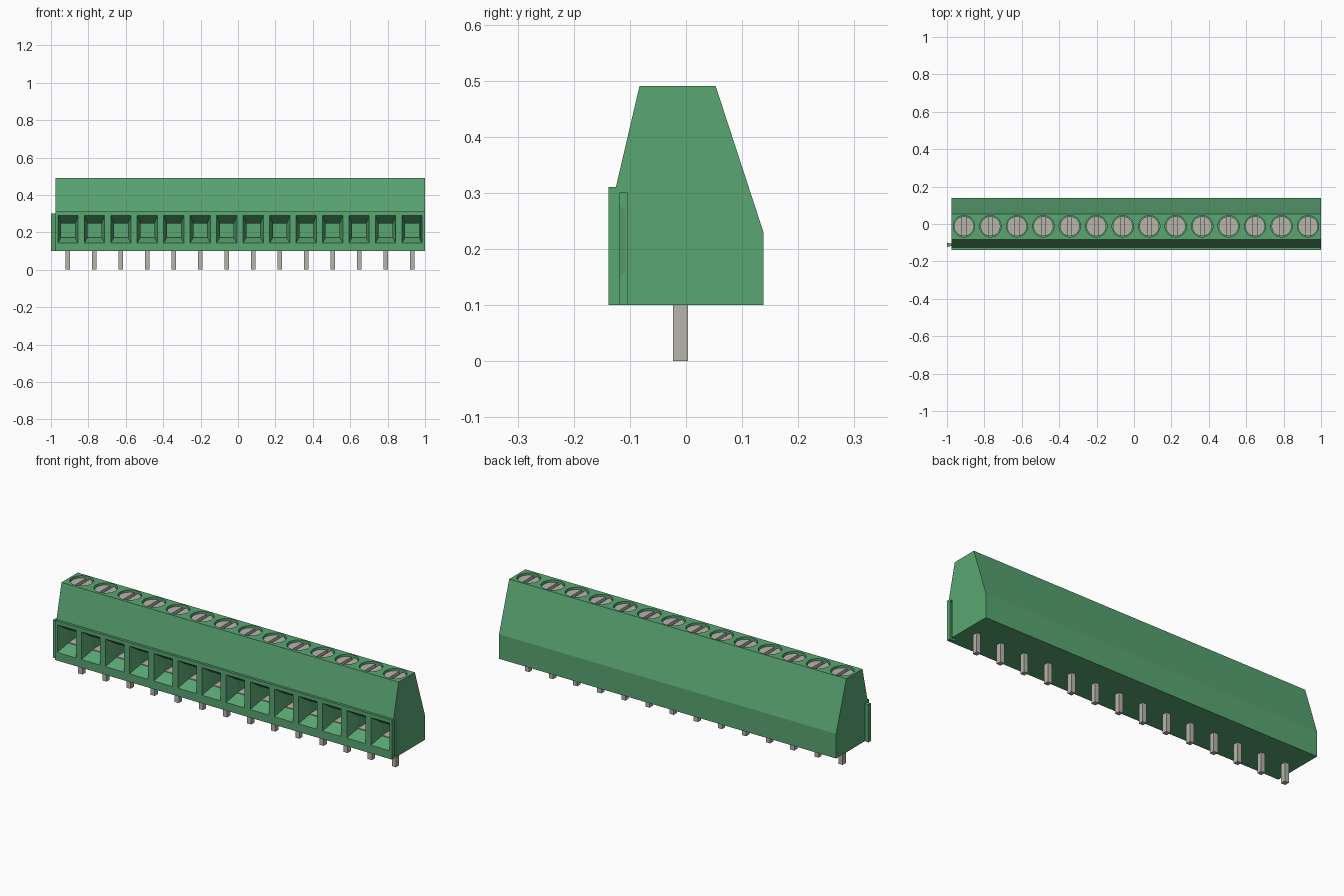
import bpy, bmesh, math

cube = bpy.data.objects.get("Cube")
if cube:
    bpy.data.objects.remove(cube, do_unlink=True)

COUNT, PITCH, FIRST = 14, 0.1415, -0.909
X0, X1 = -0.977, 1.0
CENTRES = [FIRST + PITCH * i for i in range(COUNT)]
SCREW_Y = -0.012


def material(name, rgb):
    m = bpy.data.materials.new(name)
    m.use_nodes = True
    m.diffuse_color = (*rgb, 1)
    m.node_tree.nodes["Principled BSDF"].inputs["Base Color"].default_value = (*rgb, 1)
    return m


GREEN = material("terminal green", (0.10, 0.38, 0.17))
METAL = material("tinned metal", (0.48, 0.46, 0.41))


def loft(bm, rings):
    """Closed solid through a list of equal-length rings of points."""
    loops = [[bm.verts.new(p) for p in ring] for ring in rings]
    n = len(loops[0])
    for a, b in zip(loops, loops[1:]):
        for i in range(n):
            j = (i + 1) % n
            bm.faces.new((a[i], a[j], b[j], b[i]))
    bm.faces.new(loops[0][::-1])
    bm.faces.new(loops[-1])


def box(bm, x0, x1, y0, y1, z0, z1):
    loft(bm, [[(x0, y0, z), (x1, y0, z), (x1, y1, z), (x0, y1, z)] for z in (z0, z1)])


def prism(bm, outline, z0, z1):
    loft(bm, [[(x, y, z) for x, y in outline] for z in (z0, z1)])


def finish(bm, name, mat):
    bmesh.ops.recalc_face_normals(bm, faces=bm.faces[:])
    me = bpy.data.meshes.new(name)
    bm.to_mesh(me)
    bm.free()
    me.materials.append(mat)
    ob = bpy.data.objects.new(name, me)
    bpy.context.collection.objects.link(ob)
    return ob


def select_only(ob):
    bpy.ops.object.select_all(action='DESELECT')
    ob.select_set(True)
    bpy.context.view_layer.objects.active = ob


def arc(cx, cy, r, a0, a1, n):
    return [(cx + r * math.cos(a0 + (a1 - a0) * i / n),
             cy + r * math.sin(a0 + (a1 - a0) * i / n)) for i in range(n + 1)]


def dovetail(bm, x, depth, z0, z1):
    """Rail cross-section, narrow at x and wider at x - depth."""
    prism(bm, [(x, -0.118), (x, -0.104), (x - depth, -0.100), (x - depth, -0.122)], z0, z1)


# Housing: side profile extruded along x
PROFILE = [(-0.138, 0.10), (0.138, 0.10), (0.138, 0.23), (0.053, 0.49),
           (-0.083, 0.49), (-0.125, 0.31), (-0.138, 0.31)]
bm = bmesh.new()
loft(bm, [[(x, y, z) for y, z in PROFILE] for x in (X0, X1)])
housing = finish(bm, "housing", GREEN)

# Cutters: wire funnels, screw wells and the dovetail groove
bm = bmesh.new()
for cx in CENTRES:
    # y, half width, bottom, top
    rings = [(-0.150, 0.0575, 0.138, 0.298), (-0.075, 0.037, 0.172, 0.246),
             (0.02, 0.037, 0.172, 0.246)]
    loft(bm, [[(cx - w, y, b), (cx + w, y, b), (cx + w, y, t), (cx - w, y, t)]
              for y, w, b, t in rings])
    prism(bm, arc(cx, SCREW_Y, 0.057, 0, math.tau, 40)[:-1], 0.45, 0.52)
dovetail(bm, X1 + 0.0005, 0.024, 0.05, 0.30)
cutter = finish(bm, "housing_cutter", GREEN)
cutter.hide_render = True

mod = housing.modifiers.new("openings", 'BOOLEAN')
mod.operation = 'DIFFERENCE'
mod.solver = 'EXACT'
mod.object = cutter
select_only(housing)
bpy.ops.object.modifier_apply(modifier=mod.name)
bpy.data.objects.remove(cutter, do_unlink=True)
bpy.ops.object.shade_smooth_by_angle(angle=math.radians(15))

# Joining rail on the right end
bm = bmesh.new()
dovetail(bm, X0, 1.0 + X0, 0.10, 0.30)
finish(bm, "joining_rail", GREEN)

# Slotted screws: a base disc with two half-round lands
bm = bmesh.new()
R, SLOT = 0.053, 0.010
a = math.asin(SLOT / R)
for cx in CENTRES:
    prism(bm, arc(cx, SCREW_Y, R, 0, math.tau, 40)[:-1], 0.448, 0.465)
    for start in (-math.pi / 2, math.pi / 2):
        prism(bm, arc(cx, SCREW_Y, R, start + a, start + math.pi - a, 18), 0.465, 0.480)
screws = finish(bm, "screws", METAL)
select_only(screws)
bpy.ops.object.shade_smooth_by_angle(angle=math.radians(30))

# Solder pins
bm = bmesh.new()
for cx in CENTRES:
    box(bm, cx - 0.012, cx + 0.012, -0.023, 0.004, 0.0, 0.11)
finish(bm, "solder_pins", METAL)

# Contact plates on the floor of each wire opening
bm = bmesh.new()
for cx in CENTRES:
    box(bm, cx - 0.036, cx + 0.036, -0.070, 0.019, 0.170, 0.176)
finish(bm, "contact_plates", METAL)
